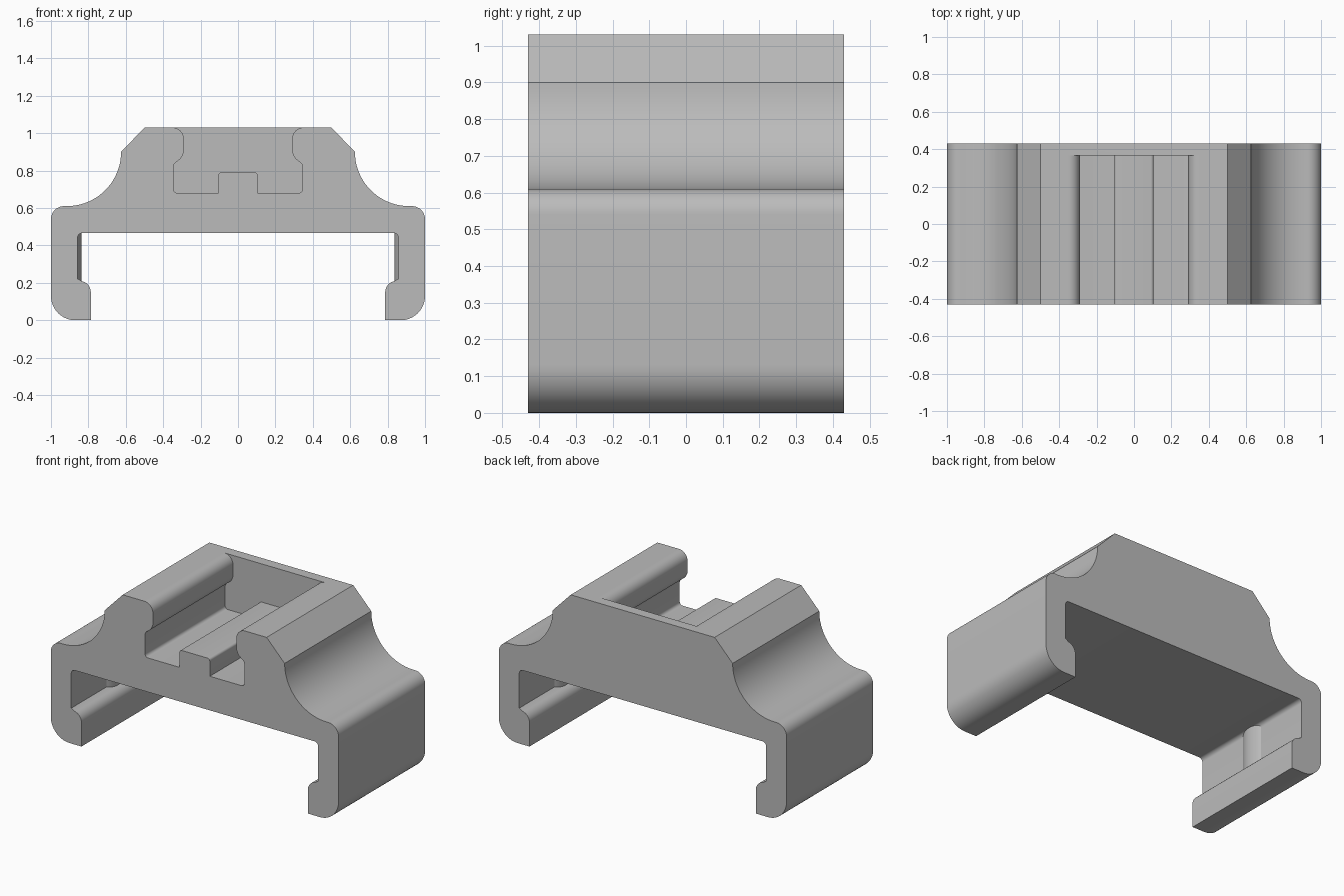
import bpy, bmesh
from math import cos, sin, radians
from mathutils import Vector

cube = bpy.data.objects.get("Cube")
if cube:
    bpy.data.objects.remove(cube, do_unlink=True)

grey = bpy.data.materials.new("light grey")
grey.use_nodes = True
colour = (0.5, 0.5, 0.5, 1)
grey.diffuse_color = colour
grey.node_tree.nodes["Principled BSDF"].inputs["Base Color"].default_value = colour


def arc(cx, cy, r, start, end, n=10):
    """Points on a circular arc, angles in degrees."""
    angles = [radians(start + (end - start) * i / n) for i in range(n + 1)]
    return [(cx + r * cos(a), cy + r * sin(a)) for a in angles]


def mirrored(half):
    """Close a right-hand half profile with its mirror image."""
    return half + [(-x, z) for x, z in reversed(half)]


def prism(name, points, direction):
    """Extrude a closed list of 3D points along a direction."""
    bm = bmesh.new()
    face = bm.faces.new([bm.verts.new(p) for p in points])
    moved = bmesh.ops.extrude_face_region(bm, geom=[face])["geom"]
    verts = [v for v in moved if isinstance(v, bmesh.types.BMVert)]
    bmesh.ops.translate(bm, verts=verts, vec=Vector(direction))
    bmesh.ops.recalc_face_normals(bm, faces=bm.faces)
    mesh = bpy.data.meshes.new(name)
    bm.to_mesh(mesh)
    bm.free()
    mesh.materials.append(grey)
    obj = bpy.data.objects.new(name, mesh)
    bpy.context.collection.objects.link(obj)
    return obj


def select(obj):
    bpy.ops.object.select_all(action="DESELECT")
    obj.select_set(True)
    bpy.context.view_layer.objects.active = obj


FRONT, BACK, SLOT_END = -0.43, 0.43, 0.365

# Bracket body: chamfered top, concave shoulders, hooked legs
body_half = (
    [(0.5, 1.03)]
    + arc(0.915, 0.9, 0.29, 180, 270, 20)
    + arc(0.93, 0.54, 0.07, 90, 0)
    + arc(0.87, 0.13, 0.13, 0, -90, 14)
    + [(0.787, 0)]
    + arc(0.847, 0.15, 0.06, 180, 100)
    + [(0.858, 0.222)]
    + arc(0.833, 0.441, 0.025, 0, 90, 6)
)
body = prism("bracket_body", [(x, FRONT, z) for x, z in mirrored(body_half)],
             (0, BACK - FRONT, 0))

# Undercut slot with a central rail, open at the front and top
slot_half = (
    [(0.35, 1.1), (0.35, 1.03)]
    + arc(0.35, 0.97, 0.06, 90, 180)
    + arc(0.36, 0.91, 0.07, 180, 225, 6)
    + arc(0.315, 0.82, 0.03, 45, 0, 4)
    + arc(0.325, 0.7, 0.02, 0, -90, 5)
    + [(0.105, 0.68)]
    + arc(0.09, 0.775, 0.015, 0, 90, 5)
)
cutter = prism("slot_cutter", [(x, FRONT - 0.1, z) for x, z in mirrored(slot_half)],
               (0, SLOT_END - FRONT + 0.1, 0))
cutter.hide_render = True
select(body)
cut = body.modifiers.new("slot", "BOOLEAN")
cut.operation = "DIFFERENCE"
cut.solver = "EXACT"
cut.object = cutter
bpy.ops.object.modifier_apply(modifier=cut.name)
bpy.data.objects.remove(cutter, do_unlink=True)
bpy.ops.object.shade_smooth_by_angle(angle=radians(25))

# Shallow upright ribs on the inner walls of the legs
for side, name in ((1, "left_rib"), (-1, "right_rib")):
    outline = arc(0.986, 0, 0.15, 147, 213, 14)
    outline += [(0.9, outline[-1][1]), (0.9, outline[0][1])]
    rib = prism(name, [(side * x, y, 0.19) for x, y in outline], (0, 0, 0.28))
    select(rib)
    bpy.ops.object.shade_smooth_by_angle(angle=radians(25))
